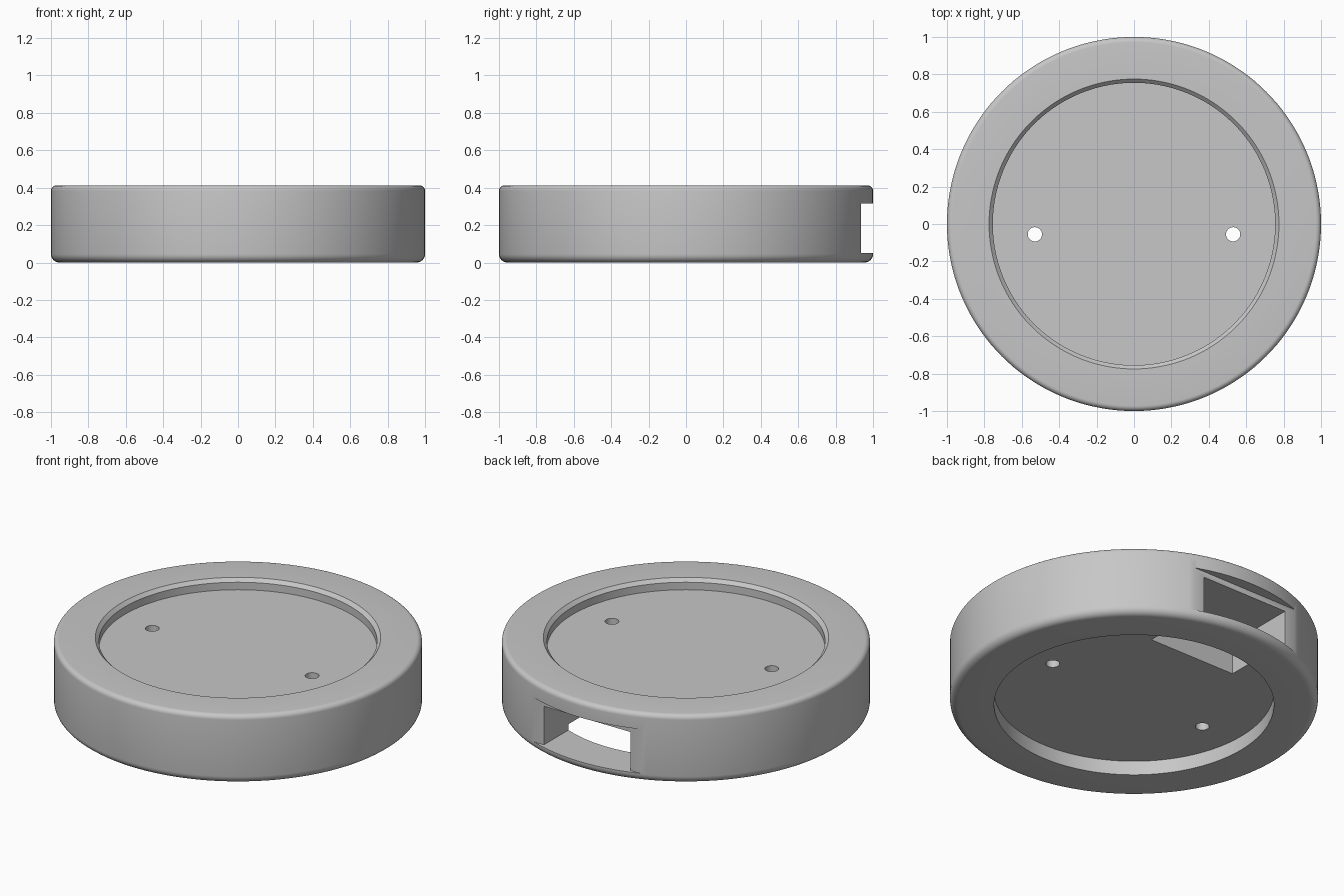
import bpy, bmesh, math

default = bpy.data.objects.get("Cube")
if default:
    bpy.data.objects.remove(default, do_unlink=True)

SEGMENTS = 144
HEIGHT = 0.412

grey = bpy.data.materials.new("light_grey")
grey.use_nodes = True
colour = (0.57, 0.57, 0.57, 1)
grey.diffuse_color = colour
grey.node_tree.nodes["Principled BSDF"].inputs["Base Color"].default_value = colour


def new_object(name, bm):
    bmesh.ops.recalc_face_normals(bm, faces=bm.faces)
    mesh = bpy.data.meshes.new(name)
    bm.to_mesh(mesh)
    bm.free()
    obj = bpy.data.objects.new(name, mesh)
    bpy.context.collection.objects.link(obj)
    mesh.materials.append(grey)
    return obj


def lathe(name, profile, centre=(0, 0), segments=SEGMENTS):
    """Turn (radius, height) points into a solid with flat end caps."""
    bm = bmesh.new()
    angles = [2 * math.pi * i / segments for i in range(segments)]
    rings = [[bm.verts.new((centre[0] + r * math.cos(a), centre[1] + r * math.sin(a), z))
              for a in angles] for r, z in profile]
    for low, high in zip(rings, rings[1:]):
        for i in range(segments):
            j = (i + 1) % segments
            bm.faces.new((low[i], low[j], high[j], high[i]))
    bm.faces.new(rings[0])
    bm.faces.new(rings[-1])
    return new_object(name, bm)


def box(name, low, high):
    bm = bmesh.new()
    bmesh.ops.create_cube(bm, size=1)
    for v in bm.verts:
        v.co = [h if c > 0 else l for c, l, h in zip(v.co, low, high)]
    return new_object(name, bm)


def fillet(radius, z, start, steps=6):
    """Quarter-round points against the outer wall."""
    for i in range(steps + 1):
        a = start + math.pi / 2 * i / steps
        yield 1 - radius + radius * math.cos(a), z + radius * math.sin(a)


def cut(target, cutter):
    cutter.hide_render = True
    mod = target.modifiers.new(cutter.name, 'BOOLEAN')
    mod.operation = 'DIFFERENCE'
    mod.solver = 'EXACT'
    mod.object = cutter
    bpy.context.view_layer.objects.active = target
    bpy.ops.object.modifier_apply(modifier=mod.name)
    bpy.data.objects.remove(cutter, do_unlink=True)


# Round body: rounded rims, shallow underside recess, chamfered top recess
bottom_round, top_round = 0.045, 0.028
profile = [(0.3, 0.085), (0.76, 0.085), (0.76, 0)]
profile += fillet(bottom_round, bottom_round, -math.pi / 2)
profile += fillet(top_round, HEIGHT - top_round, 0)
profile += [(0.775, HEIGHT), (0.755, HEIGHT - 0.02), (0.755, 0.347), (0.3, 0.347)]
body = lathe("round_base", profile)

# Flat notch at the back and the deep connector pocket behind it
cut(body, box("back_notch", (-0.5, 0.935, 0.05), (0.5, 1.1, 0.315)))
cut(body, box("connector_pocket", (-0.287, 0.49, 0.05), (0.287, 1.05, 0.28)))

# Pair of screw holes
for side in (-1, 1):
    cut(body, lathe("screw_hole", [(0.038, 0), (0.038, 0.5)], (side * 0.53, -0.055), 32))

# Smooth round walls with crisp edges
bpy.ops.object.select_all(action='DESELECT')
body.select_set(True)
bpy.context.view_layer.objects.active = body
bpy.ops.object.shade_smooth_by_angle(angle=math.radians(30))
